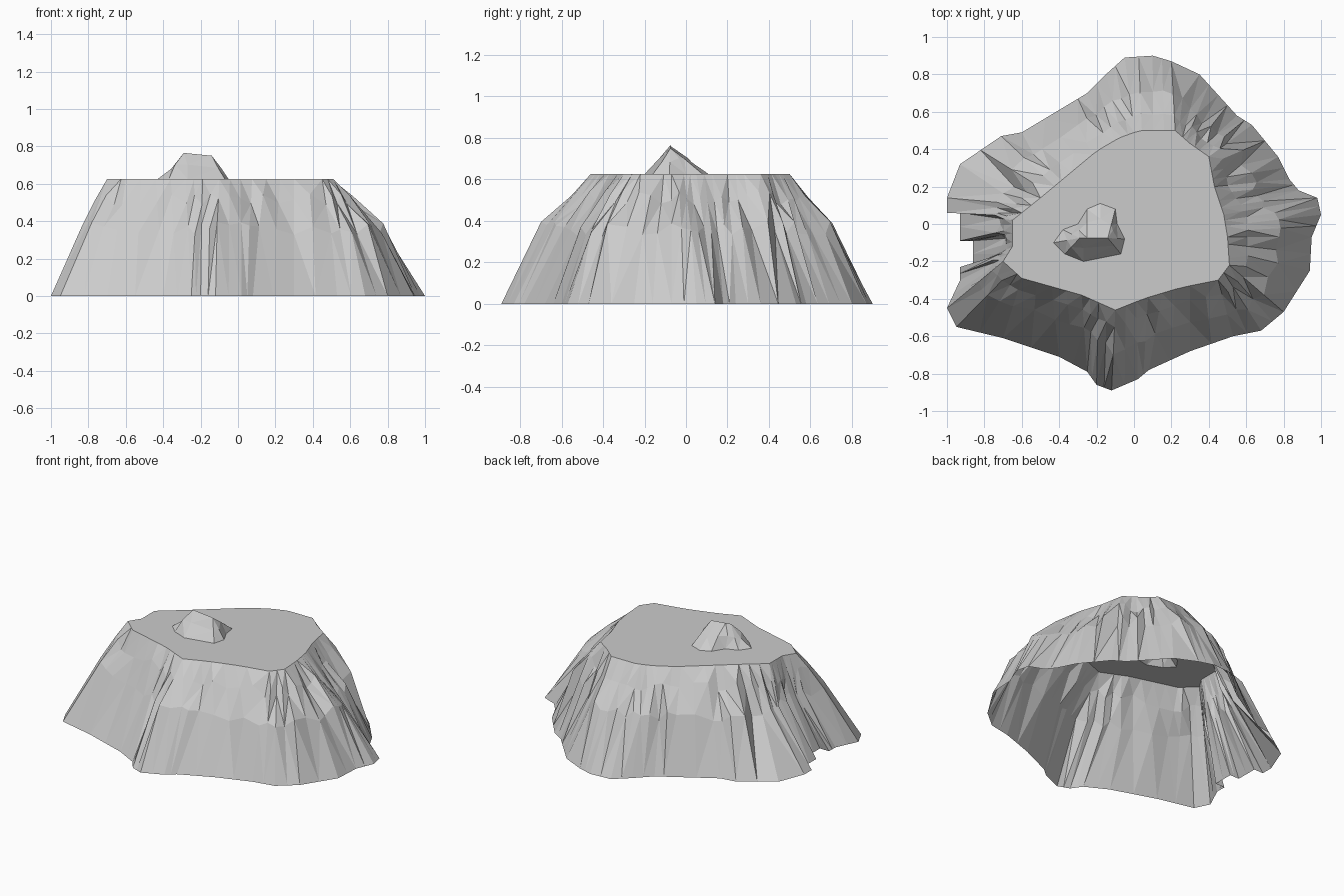
import bpy
import bmesh
import random
from mathutils import Vector

random.seed(4)
cube = bpy.data.objects.get("Cube")
if cube:
    bpy.data.objects.remove(cube, do_unlink=True)

PLATEAU_Z = 0.625
SHOULDER, UPPER = 0.58, 0.82      # heights of the two cliff breaks, as fractions

# One stone colour for everything
stone = bpy.data.materials.new("grey stone")
stone.use_nodes = True
grey = (0.6, 0.6, 0.6, 1)
stone.diffuse_color = grey
stone.node_tree.nodes["Principled BSDF"].inputs["Base Color"].default_value = grey


def along(points, t):
    """Point at fraction t of a polyline, counted by its corners."""
    pos = t * (len(points) - 1)
    i = min(int(pos), len(points) - 2)
    return Vector(points[i]).lerp(Vector(points[i + 1]), pos - i)


def at_height(p, z):
    return Vector((p.x, p.y, z))


def finish(name, bm):
    bmesh.ops.triangulate(bm, faces=bm.faces[:])
    mesh = bpy.data.meshes.new(name)
    bm.to_mesh(mesh)
    bm.free()
    mesh.materials.append(stone)
    obj = bpy.data.objects.new(name, mesh)
    bpy.context.collection.objects.link(obj)


def loft(name, columns):
    """Closed skin over columns of points, listed from bottom to top."""
    bm = bmesh.new()
    grid = [[bm.verts.new(p) for p in column] for column in columns]
    for i, a in enumerate(grid):
        b = grid[(i + 1) % len(grid)]
        for k in range(len(a) - 1):
            bm.faces.new((a[k], b[k], b[k + 1], a[k + 1]))
    bmesh.ops.remove_doubles(bm, verts=bm.verts[:], dist=0.0005)
    finish(name, bm)


def cliff_sector(foot, rim, bulge, rough):
    """Cliff columns between a foot line and the matching plateau rim."""
    columns = []
    count = 2 * (len(foot) - 1)
    for i in range(count):
        low, high = along(foot, i / count), along(rim, i / count)
        out = (low - high).normalized()
        column = [at_height(low, 0)]
        for level, share in ((SHOULDER, 1), (UPPER, 0.35)):
            push = share * (bulge + random.uniform(-rough, rough))
            lift = random.uniform(-0.035, 0.035)
            p = low.lerp(high, level) + out * push
            column.append(at_height(p, level * PLATEAU_Z + lift))
        column.append(at_height(high, PLATEAU_Z))
        columns.append(column)
    return columns


# Cliff sectors, anticlockwise from the front left corner
cliffs = cliff_sector(      # left
    [(.53, -.6), (.68, -.57), (.8, -.47), (.94, -.25), (.95, -.07), (1, .05), (.98, .14)],
    [(.45, -.3), (.51, -.22), (.5, -.07), (.48, .05)], .07, .02)
cliffs += cliff_sector(     # back left
    [(.98, .14), (.88, .18), (.83, .24), (.77, .36), (.63, .53), (.55, .58),
     (.45, .69), (.35, .8), (.2, .87)],
    [(.48, .05), (.43, .2), (.4, .36), (.3, .43), (.22, .5)], .03, .035)
cliffs += cliff_sector(     # back right
    [(.2, .87), (.1, .9), (-.05, .89), (-.15, .8), (-.25, .7), (-.35, .64),
     (-.6, .49), (-.71, .47), (-.93, .32)],
    [(.22, .5), (.03, .5), (-.08, .46), (-.2, .39), (-.38, .24), (-.5, .14)], .045, .012)
cliffs += cliff_sector(     # notched right end
    [(-.93, .32), (-1, .14), (-1, .06), (-.93, .06), (-.93, -.09), (-.86, -.09),
     (-.86, -.23), (-.93, -.23), (-.93, -.3), (-1, -.45)],
    [(-.5, .14), (-.65, .02), (-.65, -.12), (-.7, -.2)], -.03, .025)
cliffs += cliff_sector(     # front right
    [(-1, -.45), (-.95, -.55), (-.7, -.61), (-.4, -.71), (-.25, -.79), (-.2, -.86), (-.12, -.89)],
    [(-.7, -.2), (-.6, -.29), (-.28, -.38), (-.1, -.46)], .01, .012)
cliffs += cliff_sector(     # front left
    [(-.12, -.89), (.02, -.83), (.08, -.78), (.3, -.68), (.53, -.6)],
    [(-.1, -.46), (.05, -.4), (.25, -.34), (.45, -.3)], .05, .015)
loft("cliffs", cliffs)

# Small peak: a foot outline drawn up to a short ridge
peak_foot = [(-.43, -.1), (-.37, -.16), (-.27, -.2), (-.07, -.16), (-.05, -.08), (-.09, 0),
             (-.1, .08), (-.18, .11), (-.25, .08), (-.3, 0), (-.38, -.03)]
peak = []
for x, y in peak_foot:
    foot = Vector((x, y))
    ridge = Vector((min(max(x, -.29), -.14), -.075))
    waist = foot.lerp(ridge, 0.5 + random.uniform(-.08, .08))
    crest = .765 - .1 * (ridge.x + .29)
    peak.append([at_height(foot, PLATEAU_Z),
                 at_height(waist, .69 + random.uniform(-.015, .015)),
                 at_height(ridge, crest)])
loft("small_peak", peak)

# Flat plateau, open beneath the peak
bm = bmesh.new()
edges = []
for outline in ([c[-1] for c in cliffs], [c[0] for c in peak]):
    ring = [bm.verts.new(p) for p in outline]
    edges += [bm.edges.new((v, ring[i - 1])) for i, v in enumerate(ring)]
bmesh.ops.triangle_fill(bm, edges=edges, use_beauty=True, normal=(0, 0, 1))
for face in bm.faces:
    face.normal_update()
    if face.normal.z < 0:
        face.normal_flip()
finish("plateau", bm)
